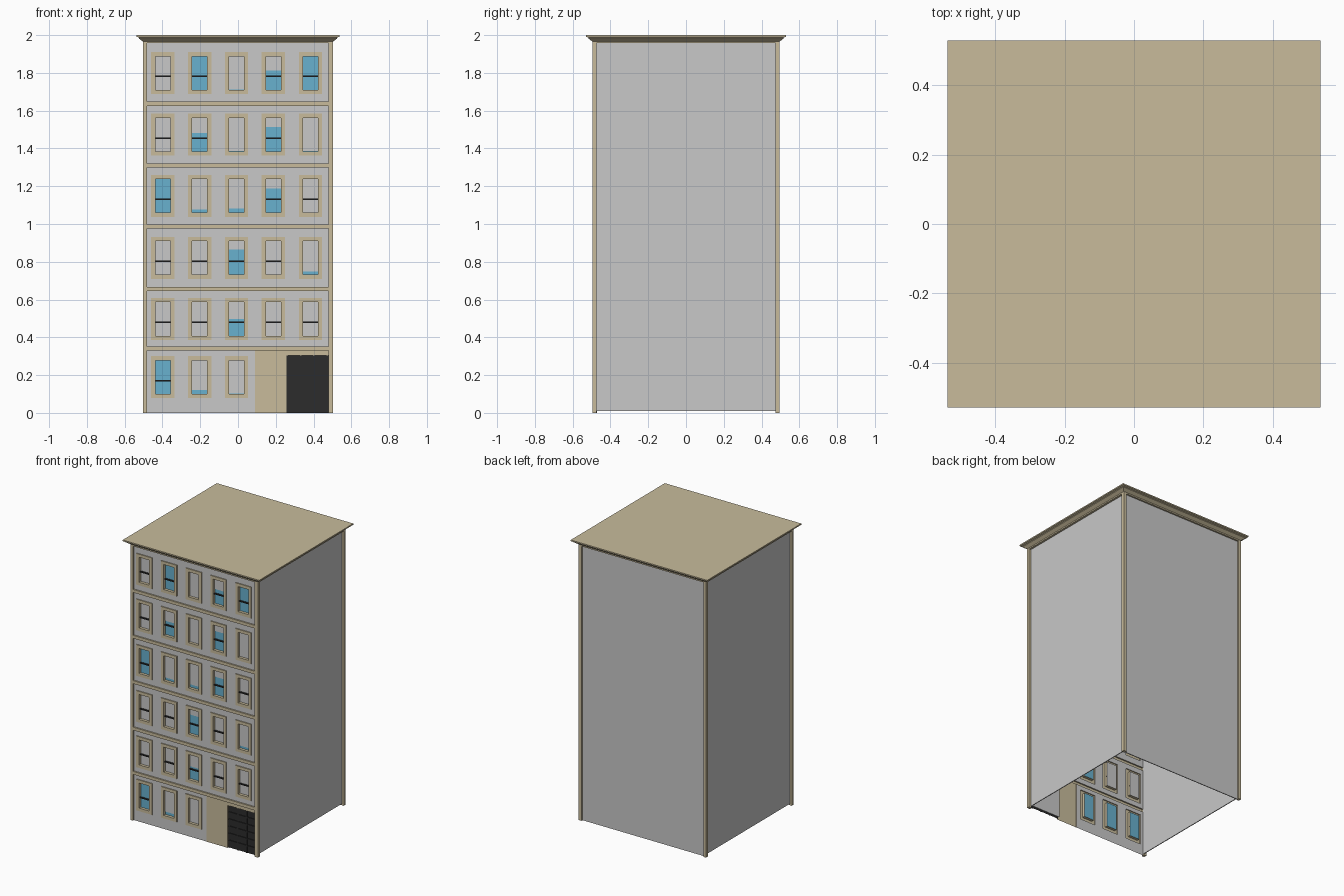
import bpy, bmesh

if "Cube" in bpy.data.objects:
    bpy.data.objects.remove(bpy.data.objects["Cube"], do_unlink=True)


def material(name, rgb):
    m = bpy.data.materials.new(name)
    m.use_nodes = True
    m.diffuse_color = (*rgb, 1)
    m.node_tree.nodes["Principled BSDF"].inputs["Base Color"].default_value = (*rgb, 1)
    return m


GREY = material("light grey plaster", (.58, .58, .58))
BEIGE = material("beige stone", (.58, .50, .33))
BLUE = material("blue glass", (.14, .44, .62))
DARK = material("dark metal", (.025, .025, .025))
MATS = [GREY, BEIGE, BLUE, DARK]


def finish(name, bm, mats):
    mesh = bpy.data.meshes.new(name)
    bm.to_mesh(mesh)
    bm.free()
    for m in mats:
        mesh.materials.append(m)
    ob = bpy.data.objects.new(name, mesh)
    bpy.context.collection.objects.link(ob)
    return ob


def box(name, xs, ys, zs, mat):
    bm = bmesh.new()
    bmesh.ops.create_cube(bm, size=1)
    for v in bm.verts:
        for i, (lo, hi) in enumerate((xs, ys, zs)):
            v.co[i] = lo if v.co[i] < 0 else hi
    return finish(name, bm, [mat])


# Layout of the facade
COLUMNS = [-.398, -.203, -.008, .187, .384]
SILLS = [.10, .408, .732, 1.06, 1.384, 1.71]
BANDS = [.34, .655, .987, 1.31, 1.637]
TALL, HALF, TRIM, BAND = .178, .04, .022, .011
ENTRY_X, DOOR_X, DOOR_TOP = .09, .257, .303
TOP = 1.96

# Share of each window left uncovered by its blind: 0 is shut, 1 is fully open
OPEN = [
    [1, .12, .01],
    [0, 0, .5, 0, 0],
    [0, 0, .75, 0, .1],
    [1, .1, .12, .72, 0],
    [0, .55, .01, .73, .01],
    [0, 1, .01, .58, 1],
]
WINDOWS = [(x, z, o) for z, row in zip(SILLS, OPEN) for x, o in zip(COLUMNS, row)]


def cell(x, z):
    """Depth and material index of the facade at a point."""
    if any(abs(z - b) < BAND for b in BANDS):
        return -.493, 1
    for cx, sill, amount in WINDOWS:
        dx, dz = abs(x - cx), abs(z - sill - TALL / 2)
        if dx < HALF and dz < TALL / 2:
            return -.470, 2 if amount else 0
        if dx < HALF + TRIM and dz < TALL / 2 + TRIM:
            return -.490, 1
    if z < BANDS[0] and x > ENTRY_X:
        if x > DOOR_X and z < DOOR_TOP:
            return -.473, 3
        return -.484, 1
    return -.483, 0


# Facade: a grid sheet stepped in and out, with reveals between the levels
xc = sorted({-.49, .488, ENTRY_X, DOOR_X}
            | {c + s for c in COLUMNS for s in (-HALF - TRIM, -HALF, HALF, HALF + TRIM)})
zc = sorted({0, TOP, DOOR_TOP}
            | {s + d for s in SILLS for d in (-TRIM, 0, TALL, TALL + TRIM)}
            | {b + d for b in BANDS for d in (-BAND, BAND)})
bm = bmesh.new()


def quad(points, index):
    face = bm.faces.new([bm.verts.new(p) for p in points])
    face.material_index = index


grid = {}
for i, (x0, x1) in enumerate(zip(xc, xc[1:])):
    for j, (z0, z1) in enumerate(zip(zc, zc[1:])):
        y, m = grid[i, j] = cell((x0 + x1) / 2, (z0 + z1) / 2)
        quad([(x0, y, z0), (x1, y, z0), (x1, y, z1), (x0, y, z1)], m)
        if i and grid[i - 1, j][0] != y:
            w = grid[i - 1, j][0]
            quad([(x0, w, z0), (x0, y, z0), (x0, y, z1), (x0, w, z1)], 1)
        if j and grid[i, j - 1][0] != y:
            w = grid[i, j - 1][0]
            quad([(x0, w, z0), (x1, w, z0), (x1, y, z0), (x0, y, z0)], 1)
bmesh.ops.remove_doubles(bm, verts=bm.verts, dist=1e-5)
bmesh.ops.recalc_face_normals(bm, faces=bm.faces)
if sum(f.normal.y * f.calc_area() for f in bm.faces) > 0:
    bmesh.ops.reverse_faces(bm, faces=bm.faces)
finish("facade", bm, MATS)

# Blinds and sash rails
for cx, sill, amount in WINDOWS:
    xs = (cx - HALF, cx + HALF)
    if 0 < amount < 1:
        box("window_blind", xs, (-.474, -.4705), (sill + TALL * amount, sill + TALL), GREY)
    if amount == 0 or amount >= .5:
        rail = sill + TALL * .4
        box("sash_rail", xs, (-.480, -.4705), (rail - .004, rail + .004), DARK)

# Door: slats, uprights and an inner lining
for k in range(1, 6):
    z = DOOR_TOP * k / 6
    box("door_slat", (DOOR_X, .477), (-.478, -.4725), (z - .004, z + .004), DARK)
for k in range(4):
    x = DOOR_X + .005 + k * .07
    box("door_upright", (x - .004, x + .004), (-.477, -.4725), (0, DOOR_TOP), DARK)
box("door_lining", (.25, .482), (-.470, -.466), (.012, .31), GREY)

# Plain side and back walls
for side, s in (("left", 1), ("right", -1)):
    box(side + "_wall", sorted((s * .482, s * .488)), (-.483, .483), (.01, TOP), GREY)
box("back_wall", (-.488, .488), (.477, .483), (0, TOP), GREY)

# Corner pilasters
for xs in ((-.503, -.483), (.478, .503)):
    for ys in ((-.495, -.473), (.473, .495)):
        box("corner_pilaster", xs, ys, (0, TOP), BEIGE)

# Cornice and flat roof: rings of growing size, capped at both ends
bm = bmesh.new()
rings = []
for out, z in ((0, 1.957), (0, 1.966), (.022, 1.982), (.022, 1.987), (.035, 1.991), (.035, 2)):
    rings.append([bm.verts.new((sx * (.503 + out), sy * (.495 + out), z))
                  for sx, sy in ((-1, -1), (1, -1), (1, 1), (-1, 1))])
for low, high in zip(rings, rings[1:]):
    for k in range(4):
        n = (k + 1) % 4
        bm.faces.new([low[k], low[n], high[n], high[k]])
bm.faces.new(rings[0][::-1])
bm.faces.new(rings[-1])
finish("cornice_roof", bm, [BEIGE])
